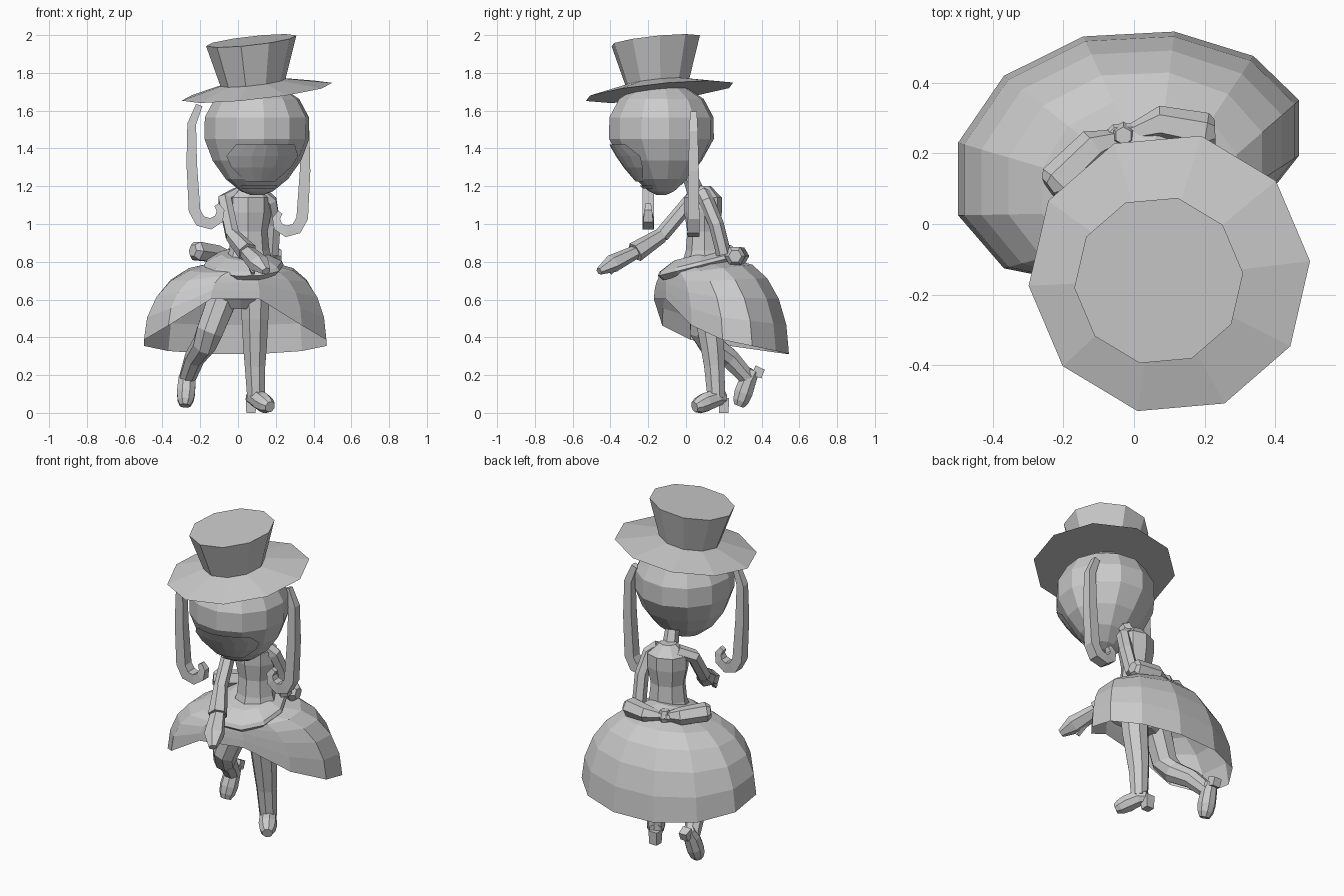
import bpy, bmesh, math
from mathutils import Vector, Matrix

if "Cube" in bpy.data.objects:
    bpy.data.objects.remove(bpy.data.objects["Cube"], do_unlink=True)

COLOUR = (.6, .6, .6, 1)
grey = bpy.data.materials.new("plain grey")
grey.use_nodes = True
grey.diffuse_color = COLOUR
grey.node_tree.nodes["Principled BSDF"].inputs["Base Color"].default_value = COLOUR

YAW = Matrix.Rotation(math.radians(23), 3, 'Z')


def loft(name, rings, closed=True):
    """Skin a list of equally long point rings; closed ones get end caps if solid."""
    bm = bmesh.new()
    rows = [[bm.verts.new(point) for point in ring] for ring in rings]
    count = len(rows[0])
    for low, high in zip(rows, rows[1:]):
        for i in range(count if closed else count - 1):
            j = (i + 1) % count
            bm.faces.new((low[i], low[j], high[j], high[i]))
    if closed and name != "skirt":
        bm.faces.new(reversed(rows[0]))
        bm.faces.new(rows[-1])
    bmesh.ops.recalc_face_normals(bm, faces=bm.faces)
    mesh = bpy.data.meshes.new(name)
    bm.to_mesh(mesh)
    bm.free()
    mesh.materials.append(grey)
    bpy.context.collection.objects.link(bpy.data.objects.new(name, mesh))


def turns(count):
    return [math.tau * (i + .5) / count for i in range(count)]


def ellipse(centre, width, depth, sides, slope=(0, 0)):
    """Horizontal ring facing along the body's turn, tilted by the slope."""
    ring = []
    for a in turns(sides):
        p = YAW @ Vector((width * math.cos(a), depth * math.sin(a), 0))
        p.z = slope[0] * p.x + slope[1] * p.y
        ring.append(Vector(centre) + p)
    return ring


def limb(name, path, start, end, sides=6, side=(1, 0, 0), flat=1, bulge=0):
    """Tube along a path, tapering evenly, with an optional swelling midway."""
    path = [Vector(p) for p in path]
    last = len(path) - 1
    rings = []
    for i, p in enumerate(path):
        t = (path[min(i + 1, last)] - path[max(i - 1, 0)]).normalized()
        u = Vector(side)
        u = (u - t * t.dot(u)).normalized()
        v = t.cross(u) * flat
        size = start + (end - start) * i / last + bulge * math.sin(math.pi * i / last)
        rings.append([p + (u * math.cos(a) + v * math.sin(a)) * size for a in turns(sides)])
    loft(name, rings)


# Hat: ten sided brim and flared crown
TILT = (.11, .1)
loft("hat_brim", [ellipse((.1, -.14, 1.7), .4, .4, 10, TILT),
                  ellipse((.08, -.15, 1.75), .17, .17, 10, TILT)])
loft("hat_crown", [ellipse((.08, -.15, 1.74), .17, .17, 10, TILT),
                   ellipse((.07, -.16, 1.97), .24, .24, 10, TILT)])


# Head: a ball that narrows towards the chin, more so from front to back
def head_point(azimuth, height, lift=0):
    size = math.sqrt(1 - height ** 2) * (1 + height / 5) * .28 + lift
    depth = 1 + .28 * min(height, 0)
    spot = YAW @ Vector((math.sin(azimuth), -math.cos(azimuth) * depth, 0)) * size
    return spot + Vector((.1, -.13, 1.45 + height * .3))


levels = [-math.cos(math.pi * i / 8) for i in range(1, 8)]
loft("head", [[head_point(a, h) for a in turns(12)] for h in [-.99, *levels, .99]])


# Eye mask and mouth: thin plates hugging the face
def face_plate(name, rows):
    loft(name, [[head_point(spread * step / 3 - .2, height, .009) for step in range(-3, 4)]
                for height, spread in rows], closed=False)


face_plate("eye_mask", [(-.75, .5), (-.5, .8), (-.3, .85), (-.1, .6)])
face_plate("mouth", [(-.87, .8), (-.82, .8)])

# Side locks: a long drop from the temple ending in a curl
for name, s in (("right_lock", -1), ("left_lock", 1)):
    curl = Vector((.055 + s * .2, -.08 + s * .12, 1.05 - s * .02))
    path = [curl + Vector((s * out, 0, up)) for out, up in ((.06, .56), (.1, .46), (.1, .25))]
    for k in range(6):
        a, r = k * math.pi / 4, .085 - k * .008
        path.append(curl + Vector((s * r * math.cos(a), 0, -r * math.sin(a))))
    limb(name, path, .025, .02, 4, (0, 1, 0), bulge=.022)

# Neck and torso, pinched at the waist
limb("neck", [(.06, .08, 1.1), (.08, .02, 1.25)], .05, .04)
loft("torso", [ellipse((.06, .09, z), w, w * .8, 8) for z, w in
               ((.74, .15), (.86, .11), (.96, .1), (1.06, .12), (1.14, .12), (1.2, .05))])

# Arms: the right one reaches forward, the left one rests behind the hip
elbow, wrist = (-.03, -.13, .94), (.05, -.27, .85)
limb("right_upper_arm", [(0, .08, 1.16), (-.07, .03, 1.13), elbow], .04, .04)
limb("right_sleeve", [elbow, wrist], .04, .055)
limb("right_hand", [wrist, (.11, -.39, .79), (.15, -.46, .75)], .045, .025, flat=.8, bulge=.025)
limb("right_thumb", [(.06, -.33, .82), (.08, -.4, .74)], .025, .015, 4)
limb("left_arm", [(.12, .09, 1.16), (.17, .11, 1.12), (.19, .16, 1), (.18, .2, .84)], .04, .04)

# Skirt: open shell, arched over the legs in front and sweeping low behind
waist = Vector((.03, .08, .78))


def skirt_point(a, t):
    front = -math.sin(a)
    x = .5 * math.cos(a)
    hem = Vector((x - .015, .2 - .35 * front + x * (.15 + .1 * front),
                  .37 + .06 * front + .2 * max(front, 0) ** 4))
    top = waist + Vector((.19 * math.cos(a), -.19 * front, -.03 * front))
    out, drop = math.sin(t * math.pi / 2), 1 - math.cos(t * math.pi / 2)
    point = top.lerp(hem, out)
    point.z = top.z + (hem.z - top.z) * drop
    return point


loft("skirt", [[skirt_point(a, i / 5) for a in turns(12)] for i in range(6)])

# Sash around the waist
loft("sash", [ellipse((.03, .07, z), w, w + .02, 10, (0, .25))
              for z, w in ((.75, .18), (.78, .21), (.8, .2), (.84, .12))])

# Bow at the back: a knot and two loops that flare outwards
knot = Vector((-.03, .25, .83))
for name, reach in (("right_bow_loop", (-.21, -.15, .03)), ("left_bow_loop", (.26, .01, 0))):
    reach = Vector(reach)
    limb(name, [knot, knot + reach * .4 + Vector((0, .03, 0)), knot + reach * .9, knot + reach],
         .02, .035, 6, (0, 0, 1), bulge=.03)
rise = Vector((0, 0, .04))
limb("bow_knot", [knot - rise, knot, knot + rise], .025, .025, bulge=.015)

# Hips and legs: the left one stands, the right one is kicked back
loft("hips", [ellipse((.02, .11, z), w, w * .8, 8) for z, w in ((.55, .08), (.6, .13), (.78, .13))])
left_ankle, right_ankle = Vector((.095, .16, .08)), Vector((-.27, .33, .18))
limb("left_leg", [(.09, .11, .66), (.09, .12, .5), (.09, .14, .35), (.09, .15, .25), left_ankle],
     .085, .05, 8)
limb("right_leg", [(-.06, .11, .66), (-.15, .09, .43), (-.18, .13, .36), (-.23, .23, .29),
                   right_ankle], .085, .045, 8)


# Heeled shoes: heel counter, ankle, instep, toe, and a block under the heel
def shoe(name, ankle, toe, sole):
    toe, sole = Vector(toe), Vector(sole)
    back = ankle - toe * .35
    limb(name + "_shoe", [back, ankle, ankle + toe * .5 + sole * .3, ankle + toe * .8 + sole * .5,
                          ankle + toe + sole * .6], .035, .03, 8, bulge=.02)
    limb(name + "_heel", [back, back + sole], .04, .035, 4)


shoe("left", left_ankle, (.075, -.115, 0), (0, 0, -.08))
shoe("right", right_ankle, (-.01, -.08, -.13), (0, .05, -.02))
